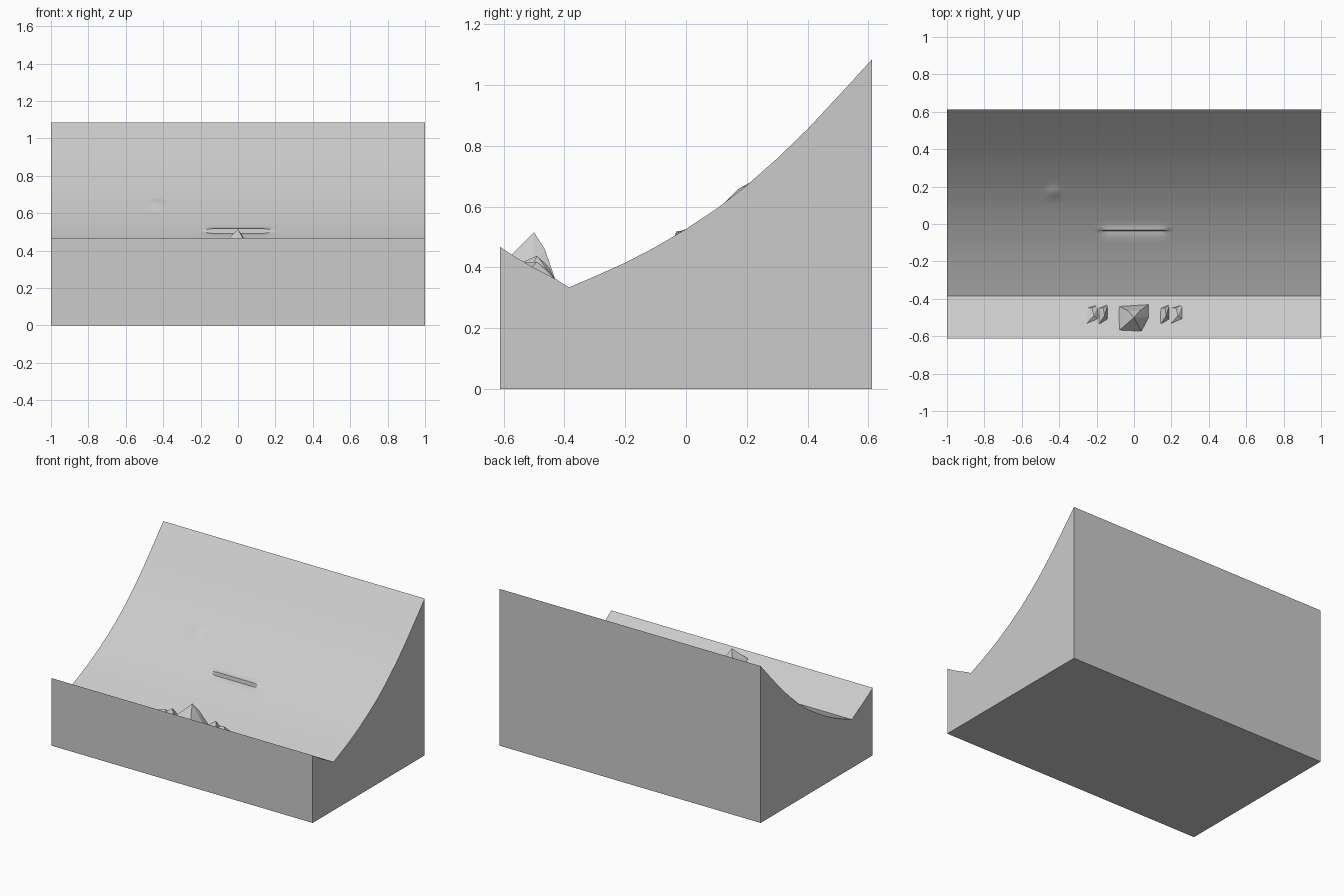
import bpy, bmesh, math

if "Cube" in bpy.data.objects:
    bpy.data.objects.remove(bpy.data.objects["Cube"])

stone = bpy.data.materials.new("stone grey")
stone.use_nodes = True
GREY = (0.6, 0.6, 0.6, 1)
stone.diffuse_color = GREY
stone.node_tree.nodes["Principled BSDF"].inputs["Base Color"].default_value = GREY


def finish(name, bm, smooth):
    bmesh.ops.recalc_face_normals(bm, faces=bm.faces)
    mesh = bpy.data.meshes.new(name)
    bm.to_mesh(mesh)
    bm.free()
    mesh.materials.append(stone)
    obj = bpy.data.objects.new(name, mesh)
    bpy.context.collection.objects.link(obj)
    if smooth:
        bpy.ops.object.select_all(action="DESELECT")
        obj.select_set(True)
        bpy.context.view_layer.objects.active = obj
        bpy.ops.object.shade_smooth_by_angle(angle=math.radians(30))
    return obj


# Slope profile: front bank, valley crease, rising hillside
PROFILE = [(-.612, .467), (-.56, .433), (-.5, .398), (-.43, .362), (-.385, .334),
           (-.3, .37), (-.2, .415), (-.1, .467), (0, .526), (.1, .592), (.2, .67),
           (.3, .758), (.4, .855), (.5, .962), (.612, 1.084)]
EXTRA_ROWS = [-.07, -.05, -.037, -.033, -.015, .02, .13, .15, .17, .185, .21, .24]


def slope(y):
    for (y0, z0), (y1, z1) in zip(PROFILE, PROFILE[1:]):
        if y <= y1:
            return z0 + (z1 - z0) * (y - y0) / (y1 - y0)
    return PROFILE[-1][1]


def height(x, y):
    z = slope(y)
    # shallow shelf with a lip
    fade = max(0, min(1, (.19 - abs(x)) / .04))
    if -.035 < y < 0:
        z += fade * (.522 - z) * .7
    elif -.07 < y <= -.035:
        z -= fade * .012 * (y + .07) / .035
    # small bump on the hillside
    d = math.hypot((x + .43) / .05, (y - .17) / .04)
    return z + .012 * max(0, 1 - d)


# Terrain block
bm = bmesh.new()
rows = sorted([p[0] for p in PROFILE] + EXTRA_ROWS)
cols = [i / 50 - 1 for i in range(101)]
grid = [[bm.verts.new((x, y, height(x, y))) for x in cols] for y in rows]
for a, b in zip(grid, grid[1:]):
    for i in range(len(cols) - 1):
        bm.faces.new((a[i], a[i + 1], b[i + 1], b[i]))
rim = [e for e in bm.edges if e.is_boundary]
skirt = bmesh.ops.extrude_edge_only(bm, edges=rim)["geom"]
for v in skirt:
    if isinstance(v, bmesh.types.BMVert):
        v.co.z = 0
bmesh.ops.contextual_create(bm, geom=[e for e in skirt if isinstance(e, bmesh.types.BMEdge)
                                      and e.is_boundary])
finish("terrain_block", bm, True)


def rock(name, points):
    bm = bmesh.new()
    for p in points:
        bm.verts.new(p)
    bmesh.ops.convex_hull(bm, input=bm.verts)
    finish(name, bm, False)


# Central peaked rock
rock("centre_rock", [(-.08, -.57, .435), (.04, -.575, .44), (.08, -.5, .395), (.08, -.43, .36),
                     (-.08, -.44, .365), (-.035, -.53, .46), (.035, -.53, .455),
                     (0, -.5, .515), (.03, -.465, .46), (-.03, -.465, .46)])

# Low wedge stones on both sides
for side, label in ((-1, "right"), (1, "left")):
    for part, cx, w, tall in (("inner", .165, .025, .045), ("outer", .225, .035, .025)):
        x = side * cx
        rock(f"{label}_{part}_stone",
             [(x - w, -.54, slope(-.54) - .005), (x + w, -.51, slope(-.51) - .005),
              (x + w, -.43, slope(-.43) - .005), (x - w, -.45, slope(-.45) - .005),
              (x + w * .3, -.49, slope(-.49) + tall), (x, -.45, slope(-.45) + tall * .6)])
